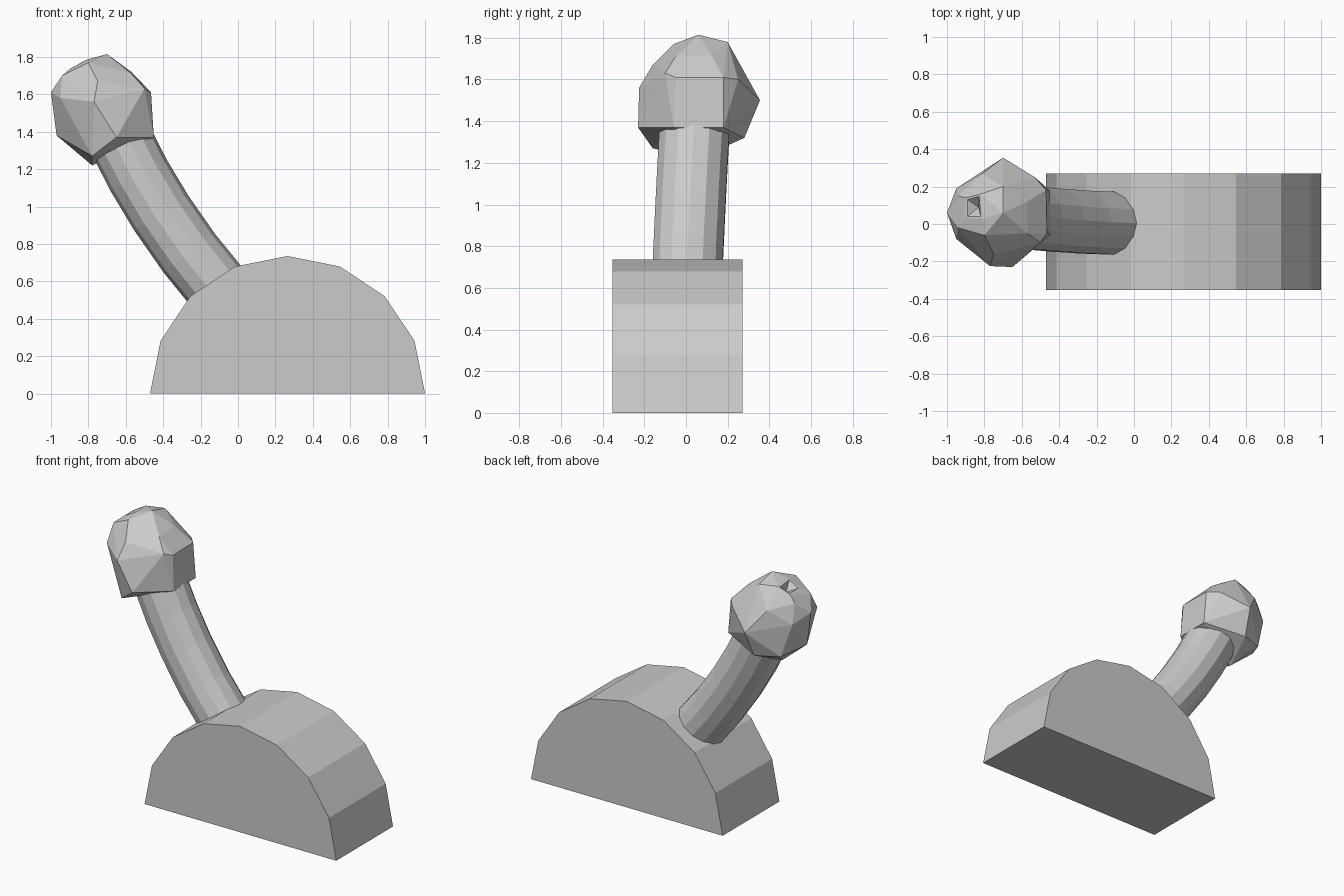
import bpy, bmesh, math
from mathutils import Vector

if "Cube" in bpy.data.objects:
    bpy.data.objects.remove(bpy.data.objects["Cube"])

grey = bpy.data.materials.new("plain grey")
grey.diffuse_color = (0.6, 0.6, 0.6, 1)
grey.use_nodes = True
grey.node_tree.nodes["Principled BSDF"].inputs["Base Color"].default_value = grey.diffuse_color


def finish(bm, name):
    bmesh.ops.recalc_face_normals(bm, faces=bm.faces)
    me = bpy.data.meshes.new(name)
    bm.to_mesh(me)
    bm.free()
    me.materials.append(grey)
    ob = bpy.data.objects.new(name, me)
    bpy.context.collection.objects.link(ob)
    return ob


# Base: extruded half of a sixteen-sided disc
bm = bmesh.new()
prof = [bm.verts.new((0.265 + 0.735 * math.cos(i * math.pi / 8), -0.352,
                      0.735 * math.sin(i * math.pi / 8))) for i in range(9)]
face = bm.faces.new(prof)
ext = bmesh.ops.extrude_face_region(bm, geom=[face])
bmesh.ops.translate(bm, vec=(0, 0.622, 0),
                    verts=[v for v in ext["geom"] if isinstance(v, bmesh.types.BMVert)])
finish(bm, "half_round_base")

# Shaft: bent tube, rings square to the path
path = [Vector(p) for p in [(0.0, 0.0, 0.43), (-0.13, 0.005, 0.59), (-0.26, 0.01, 0.75),
                            (-0.41, 0.02, 0.965), (-0.53, 0.03, 1.165),
                            (-0.62, 0.04, 1.34), (-0.68, 0.05, 1.48)]]
SIDES, RADIUS = 14, 0.172
bm = bmesh.new()
rings = []
for i, p in enumerate(path):
    t = (path[min(i + 1, len(path) - 1)] - path[max(i - 1, 0)]).normalized()
    u = t.cross(Vector((0, 1, 0))).normalized()
    w = t.cross(u)
    rings.append([bm.verts.new(p + RADIUS * (u * math.cos(a) + w * math.sin(a)))
                  for a in (2 * math.pi * k / SIDES for k in range(SIDES))])
for r0, r1 in zip(rings, rings[1:]):
    for k in range(SIDES):
        n = (k + 1) % SIDES
        bm.faces.new((r0[k], r0[n], r1[n], r1[k]))
bm.faces.new(rings[0])
bm.faces.new(rings[-1])
finish(bm, "bent_shaft")

# Knob: irregular faceted lump wrapped round its corner points
rim = [(-0.90, 0.03, 1.735), (-0.90, 0.14, 1.735), (-0.82, 0.16, 1.78), (-0.81, 0.03, 1.785)]
corners = rim + [
    (-0.70, 0.06, 1.815), (-0.70, 0.20, 1.78), (-0.80, -0.06, 1.77),
    (-0.94, -0.02, 1.70), (-0.94, 0.15, 1.69), (-1.0, 0.06, 1.61),
    (-0.95, -0.08, 1.58), (-0.95, 0.19, 1.56), (-0.97, 0.06, 1.38),
    (-0.77, -0.225, 1.56), (-0.65, -0.23, 1.37), (-0.78, -0.16, 1.27),
    (-0.78, 0.06, 1.22), (-0.88, 0.22, 1.33), (-0.72, 0.28, 1.32),
    (-0.70, 0.355, 1.50), (-0.81, 0.27, 1.65), (-0.53, 0.25, 1.60),
    (-0.47, 0.18, 1.61), (-0.465, -0.05, 1.61), (-0.50, -0.10, 1.63),
    (-0.45, -0.06, 1.37), (-0.45, 0.18, 1.37), (-0.57, -0.05, 1.71),
    (-0.57, 0.12, 1.72), (-0.75, -0.16, 1.67)]
bm = bmesh.new()
for c in corners:
    bm.verts.new(c)
bmesh.ops.convex_hull(bm, input=bm.verts[:])
bmesh.ops.delete(bm, geom=[v for v in bm.verts if not v.link_faces], context='VERTS')
bmesh.ops.recalc_face_normals(bm, faces=bm.faces)
bmesh.ops.dissolve_limit(bm, angle_limit=math.radians(7), verts=bm.verts, edges=bm.edges)
# Small dent in the tip
tip = Vector((-0.86, 0.09, 1.76))
dent = min(bm.faces, key=lambda f: (f.calc_center_median() - tip).length)
bmesh.ops.inset_individual(bm, faces=[dent], thickness=0.015)
bmesh.ops.poke(bm, faces=[dent], offset=-0.05)
finish(bm, "faceted_knob")
